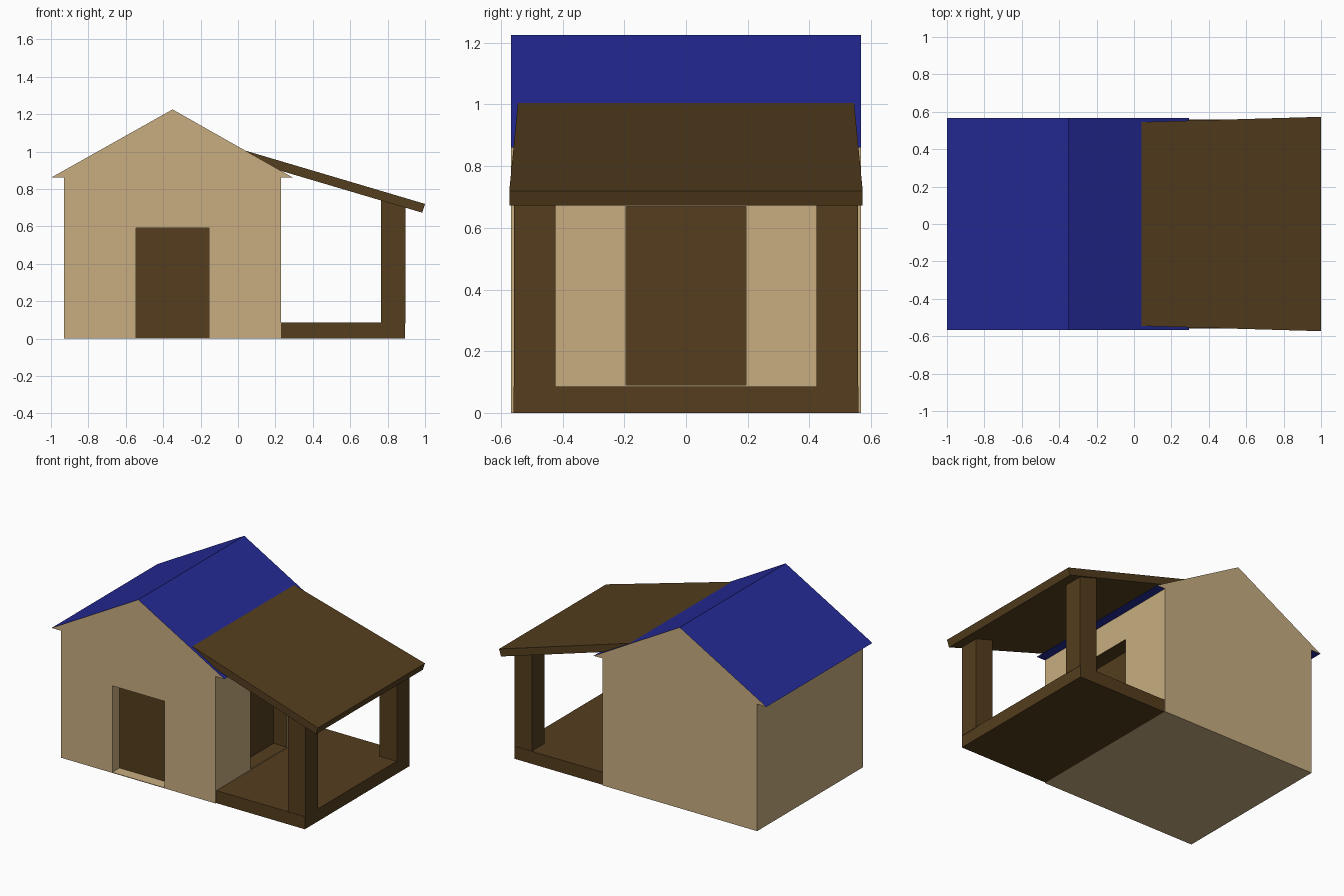
import bpy
import bmesh

if "Cube" in bpy.data.objects:
    bpy.data.objects.remove(bpy.data.objects["Cube"])


def material(name, rgb):
    m = bpy.data.materials.new(name)
    m.diffuse_color = (*rgb, 1)
    m.use_nodes = True
    m.node_tree.nodes["Principled BSDF"].inputs["Base Color"].default_value = m.diffuse_color
    return m


TAN = material("tan_wall", (0.58, 0.42, 0.22))
BLUE = material("blue_roof", (0.017, 0.023, 0.30))
BROWN = material("brown_wood", (0.09, 0.048, 0.013))


def add_object(name, bm, mats):
    bmesh.ops.recalc_face_normals(bm, faces=bm.faces)
    me = bpy.data.meshes.new(name)
    bm.to_mesh(me)
    bm.free()
    for m in mats:
        me.materials.append(m)
    ob = bpy.data.objects.new(name, me)
    bpy.context.collection.objects.link(ob)
    return ob


def prism(name, profile, half_y, mats, paint=None):
    """Extrude an x/z profile along y; half_y(x) gives the half depth."""
    bm = bmesh.new()
    front = [bm.verts.new((x, -half_y(x), z)) for x, z in profile]
    back = [bm.verts.new((x, half_y(x), z)) for x, z in profile]
    n = len(profile)
    bm.faces.new(front)
    bm.faces.new(back)
    for i in range(n):
        j = (i + 1) % n
        f = bm.faces.new((front[i], front[j], back[j], back[i]))
        if paint and i in paint:
            f.material_index = paint[i]
    return add_object(name, bm, mats)


def box(name, x, y, z, mats, paint=None):
    bm = bmesh.new()
    bmesh.ops.create_cube(bm, size=1)
    for v in bm.verts:
        v.co = [a[0] if c < 0 else a[1] for a, c in zip((x, y, z), v.co)]
    bm.normal_update()
    if paint:
        for f in bm.faces:
            f.material_index = paint(f)
    return add_object(name, bm, mats)


# House body with overhanging gable; slopes and soffits are blue
outline = [(-0.93, 0), (0.23, 0), (0.23, 0.86), (0.295, 0.86),
           (-0.35, 1.225), (-1.0, 0.86), (-0.93, 0.86)]
house = prism("house", outline, lambda x: 0.567, [TAN, BLUE, BROWN],
              {2: 1, 3: 1, 4: 1, 5: 1})

# Door recesses: front has tan reveals, side is brown throughout
slots = [TAN, BLUE, BROWN]
cutters = [
    box("front_door_cutter", (-0.545, -0.155), (-0.7, -0.49), (0.004, 0.59),
        slots, lambda f: 2 if f.normal.y > 0.5 else 0),
    box("side_door_cutter", (0.13, 0.4), (-0.195, 0.195), (0.09, 0.67),
        slots, lambda f: 2),
]
bpy.context.view_layer.objects.active = house
for c in cutters:
    mod = house.modifiers.new(c.name, 'BOOLEAN')
    mod.operation = 'DIFFERENCE'
    mod.solver = 'EXACT'
    mod.object = c
    bpy.ops.object.modifier_apply(modifier=mod.name)
    bpy.data.objects.remove(c)

# Porch deck and corner posts
box("porch_deck", (0.23, 0.893), (-0.56, 0.56), (0, 0.085), [BROWN])
for side, ys in (("front", (-0.557, -0.423)), ("back", (0.423, 0.557))):
    post = [(0.765, 0.08), (0.895, 0.08), (0.895, 0.71), (0.765, 0.75)]
    ob = prism(side + "_post", post, lambda x: 0.067, [BROWN])
    ob.location.y = sum(ys) / 2

# Sloping porch roof, slightly wider at the outer edge
slab = [(0.035, 1.006), (1.0, 0.72), (0.985, 0.673), (0.02, 0.959)]
prism("porch_roof", slab, lambda x: 0.544 + 0.029 * x, [BROWN])
